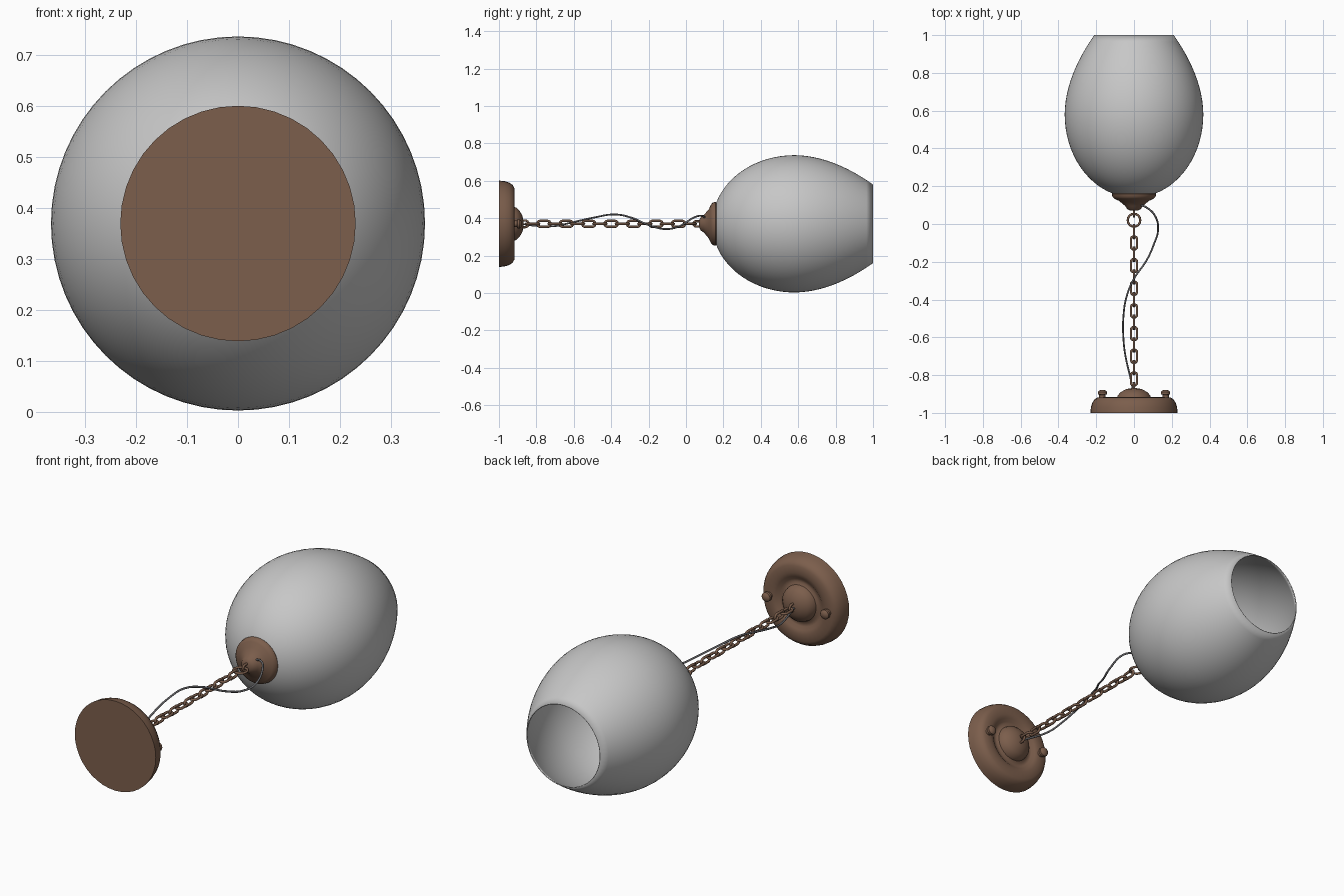
import bpy, bmesh, math
from mathutils import Vector, Matrix

if "Cube" in bpy.data.objects:
    bpy.data.objects.remove(bpy.data.objects["Cube"], do_unlink=True)

AXIS = 0.37  # height of the lamp's long axis


def material(name, rgb):
    m = bpy.data.materials.new(name)
    m.use_nodes = True
    m.diffuse_color = (*rgb, 1)
    m.node_tree.nodes["Principled BSDF"].inputs["Base Color"].default_value = (*rgb, 1)
    return m


BRONZE = material("bronze brown", (0.2, 0.112, 0.072))
GREY = material("shade grey", (0.57, 0.57, 0.57))
WIRE = material("wire grey", (0.14, 0.14, 0.15))


def smooth(ob, angle=40):
    bpy.ops.object.select_all(action="DESELECT")
    ob.select_set(True)
    bpy.context.view_layer.objects.active = ob
    bpy.ops.object.shade_smooth_by_angle(angle=math.radians(angle))


def lathe(name, profile, mat, steps=40, x=0):
    """Spin (y, radius) points around the long axis."""
    bm = bmesh.new()
    verts = [bm.verts.new((r, y, 0)) for y, r in profile]
    edges = [bm.edges.new(pair) for pair in zip(verts, verts[1:])]
    bmesh.ops.spin(bm, geom=verts + edges, cent=(0, 0, 0), axis=(0, 1, 0),
                   angle=math.tau, steps=steps, use_duplicate=False)
    bmesh.ops.remove_doubles(bm, verts=bm.verts, dist=1e-4)
    bmesh.ops.recalc_face_normals(bm, faces=bm.faces)
    me = bpy.data.meshes.new(name)
    bm.to_mesh(me)
    bm.free()
    me.materials.append(mat)
    ob = bpy.data.objects.new(name, me)
    ob.location = (x, 0, AXIS)
    bpy.context.collection.objects.link(ob)
    smooth(ob)
    return ob


def tube(name, points, radius, mat, cyclic=False, kind="POLY"):
    """Round tube along a path, turned into a mesh."""
    cu = bpy.data.curves.new(name, "CURVE")
    cu.dimensions = "3D"
    cu.bevel_depth = radius
    cu.bevel_resolution = 2
    cu.use_fill_caps = not cyclic
    sp = cu.splines.new(kind)
    if kind == "BEZIER":
        sp.bezier_points.add(len(points) - 1)
        for bp, p in zip(sp.bezier_points, points):
            bp.co = p
            bp.handle_left_type = bp.handle_right_type = "AUTO"
        sp.resolution_u = 8
    else:
        sp.points.add(len(points) - 1)
        for pt, p in zip(sp.points, points):
            pt.co = (*p, 1)
    sp.use_cyclic_u = cyclic
    cu.materials.append(mat)
    ob = bpy.data.objects.new(name, cu)
    bpy.context.collection.objects.link(ob)
    bpy.ops.object.select_all(action="DESELECT")
    ob.select_set(True)
    bpy.context.view_layer.objects.active = ob
    bpy.ops.object.convert(target="MESH")
    smooth(bpy.context.object, 60)


def link(name, y, half_len, half_width, radius, upright):
    """Chain link: two half circles joined by straight sides."""
    turn = Matrix.Rotation(math.pi / 2 if upright else 0, 3, "Y")
    pts = []
    for side in (1, -1):
        for i in range(9):
            a = math.pi * i / 8 + (0 if side > 0 else math.pi)
            p = Vector((half_width * math.cos(a),
                        half_width * math.sin(a) + side * (half_len - half_width), 0))
            pts.append(turn @ p + Vector((0, y, AXIS)))
    tube(name, pts, radius, BRONZE, cyclic=True)


# Glass shade: rounded closed end, tapering to the open mouth
shade = []
for i in range(17):
    a = math.radians(12 + 78 * i / 16)
    shade.append((0.58 - 0.44 * math.cos(a), 0.367 * math.sin(a)))
for i in range(1, 13):
    t = i / 12
    shade.append((0.58 + 0.42 * t, 0.367 - 0.157 * t ** 1.9))
ob = lathe("shade", shade, GREY, 64)
wall = ob.modifiers.new("wall", "SOLIDIFY")
wall.thickness = 0.005
wall.offset = -1

# Cap joining the shade to the chain
lathe("shade_cap", [(0.07, 0), (0.071, 0.02), (0.08, 0.037), (0.095, 0.046),
                    (0.108, 0.062), (0.122, 0.078), (0.133, 0.102), (0.143, 0.114),
                    (0.158, 0.117), (0.165, 0.112), (0.165, 0)], BRONZE)

# Ceiling plate with rounded rim, groove and central dome
lathe("ceiling_plate", [(-1, 0), (-1, 0.231), (-0.97, 0.228), (-0.945, 0.22),
                        (-0.927, 0.208), (-0.918, 0.192), (-0.917, 0.155),
                        (-0.922, 0.135), (-0.934, 0.12), (-0.936, 0.105),
                        (-0.928, 0.092), (-0.908, 0.087), (-0.89, 0.07),
                        (-0.874, 0.042), (-0.867, 0)], BRONZE)

# Two screws on the plate
for side, x in (("right", -0.167), ("left", 0.167)):
    lathe(side + "_screw", [(-0.93, 0), (-0.93, 0.017), (-0.904, 0.017),
                            (-0.902, 0.024), (-0.889, 0.024), (-0.881, 0.017),
                            (-0.878, 0)], BRONZE, 16, x)

# Chain, its anchor loop and the round end ring
link("anchor_loop", -0.87, 0.028, 0.018, 0.006, True)
for i in range(14):
    link(f"chain_link_{i + 1}", -0.82 + 0.06 * i, 0.035, 0.016, 0.0065, i % 2 == 1)
link("end_ring", 0.02, 0.034, 0.033, 0.006, False)
link("cap_loop", 0.062, 0.022, 0.014, 0.006, True)

# Loose electric wire winding along the chain
tube("wire", [(0.025, 0.105, 0.4), (0.07, 0.085, 0.413), (0.11, 0.045, 0.405),
              (0.127, -0.035, 0.357), (0.106, -0.105, 0.342), (0.068, -0.19, 0.36),
              (0, -0.29, 0.402), (-0.038, -0.38, 0.42), (-0.056, -0.49, 0.404),
              (-0.055, -0.62, 0.375), (-0.045, -0.7, 0.358), (-0.02, -0.81, 0.36),
              (-0.005, -0.88, 0.37)], 0.005, WIRE, kind="BEZIER")
